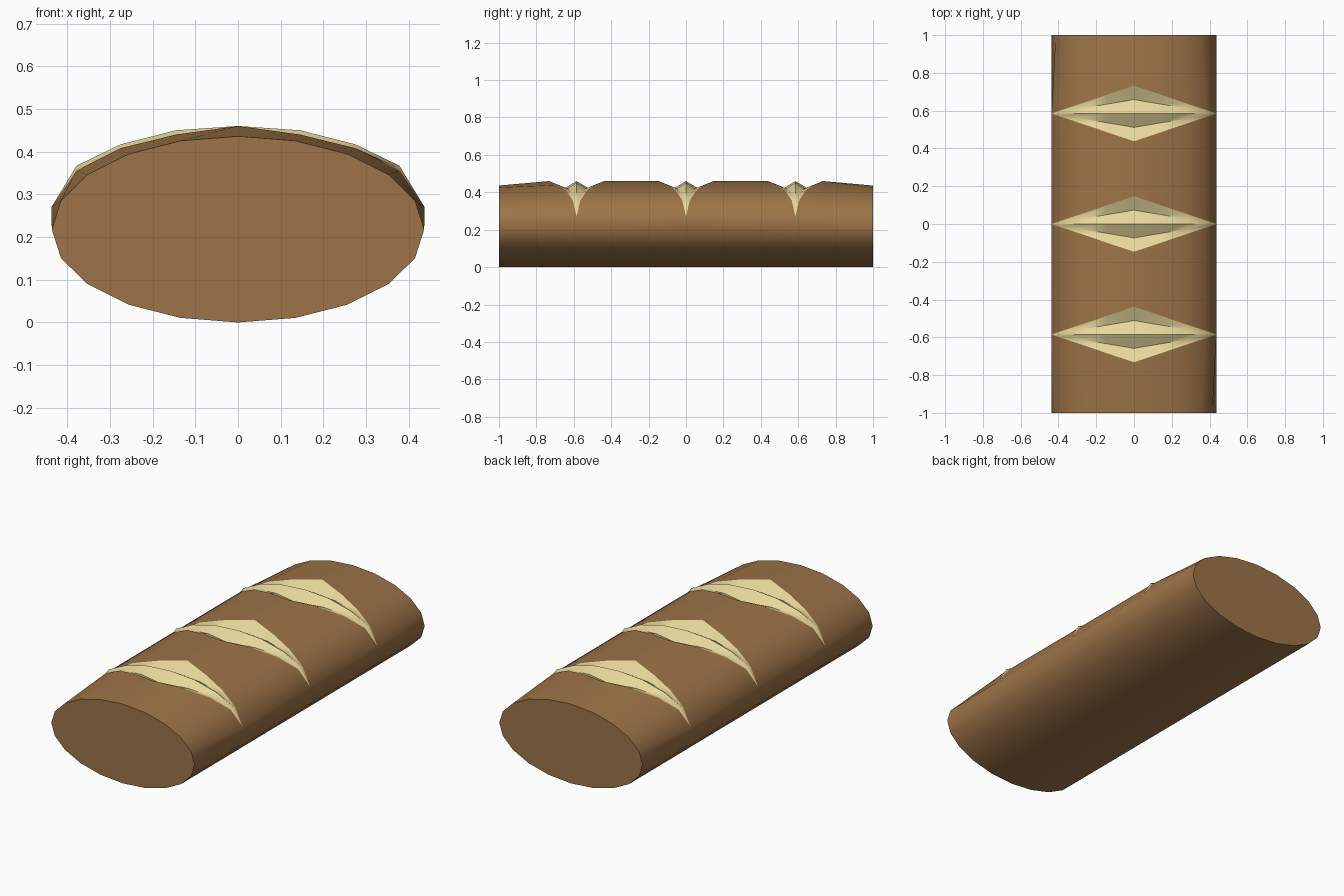
import bpy, bmesh, math

if "Cube" in bpy.data.objects:
    bpy.data.objects.remove(bpy.data.objects["Cube"])

CENTERS = (-0.585, 0.0, 0.585)
SEG, RX, RZ = 20, 0.436, 0.218
HALF = 0.147                      # half length of a slash opening along y
# half profile of the risen crust: x, crust lip z, crumb ridge z
LIP = [(0, .46, .46), (.145, .44, .45), (.275, .408, .417),
       (.378, .356, .367), (.437, .27, .27)]


def material(name, color):
    m = bpy.data.materials.new(name)
    m.diffuse_color = color
    m.use_nodes = True
    m.node_tree.nodes["Principled BSDF"].inputs["Base Color"].default_value = m.diffuse_color
    return m


def opening(x):
    return HALF * max(0, 1 - x / .437)


def make_object(name, bm, mat, angle):
    bmesh.ops.remove_doubles(bm, verts=bm.verts, dist=1e-4)
    me = bpy.data.meshes.new(name)
    bm.to_mesh(me)
    bm.free()
    me.materials.append(mat)
    ob = bpy.data.objects.new(name, me)
    bpy.context.collection.objects.link(ob)
    bpy.ops.object.select_all(action='DESELECT')
    ob.select_set(True)
    bpy.context.view_layer.objects.active = ob
    bpy.ops.object.shade_smooth_by_angle(angle=math.radians(angle))


def grid(bm, a, b):
    for i in range(len(a) - 1):
        bm.faces.new((a[i], b[i], b[i + 1], a[i + 1]))


def crust_column(k):
    """Lengthwise line at ring index k, counted from the top."""
    t = 2 * math.pi * k / SEG
    ex, ez = RX * math.sin(t), RZ + RZ * math.cos(t)
    n = min(k, SEG - k)
    if n < len(LIP):
        x, z, _ = LIP[n]
        h = opening(x)
        x = math.copysign(x, ex)
    else:
        x, z, h = ex, ez, 0
    rows = [(ex, -1, ez)]
    for c in CENTERS:
        rows += [(x, c - h, z), (x, c + h, z)]
    return rows + [(ex, 1, ez)]


brown = material("crust_brown", (.34, .175, .065, 1))
cream = material("crumb_cream", (.8, .68, .33, 1))

# Crust: oval tube with diamond openings on top and flat ends
bm = bmesh.new()
cols = [[bm.verts.new(p) for p in crust_column(k)] for k in range(SEG)]
for k in range(SEG):
    a, b = cols[k], cols[(k + 1) % SEG]
    on_top = k < 4 or k >= SEG - 4
    for r in range(len(a) - 1):
        if on_top and r % 2 == 1:
            continue              # slash opening
        if r % 2 == 1:
            continue              # zero-length row below the slashes
        bm.faces.new((a[r], a[r + 1], b[r + 1], b[r]))
bm.faces.new([c[0] for c in cols])
bm.faces.new([c[-1] for c in reversed(cols)])
bmesh.ops.remove_doubles(bm, verts=bm.verts, dist=1e-4)
bmesh.ops.recalc_face_normals(bm, faces=[f for f in bm.faces])
make_object("crust", bm, brown, 40)

# Slashes: pale crumb with a central ridge and a shallow groove either side
full = [(-x, z, r) for x, z, r in LIP[:0:-1]] + LIP
for i, c in enumerate(CENTERS):
    bm = bmesh.new()
    prev = None
    for x, z, r in full:
        h = opening(abs(x))
        v = h * .5
        pts = [(x, c - h, z), (x, c - v, r - .6 * v), (x, c, r),
               (x, c + v, r - .6 * v), (x, c + h, z)]
        col = [bm.verts.new(p) for p in pts]
        if prev:
            grid(bm, prev, col)
        prev = col
    make_object(f"slash_{i + 1}", bm, cream, 45)
